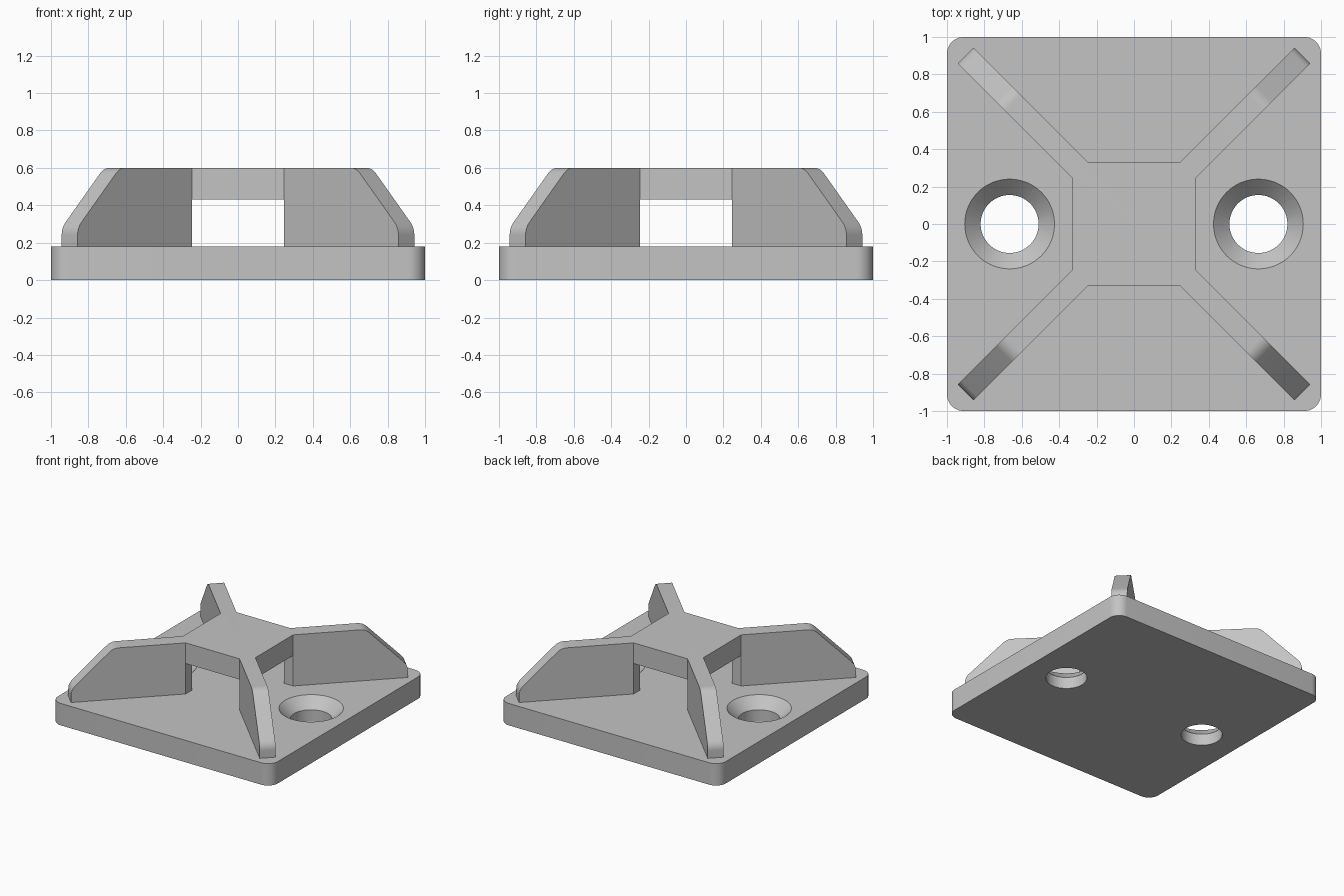
import bpy
import bmesh
from math import radians, sin, cos, pi
from mathutils import Matrix, Vector

if "Cube" in bpy.data.objects:
    bpy.data.objects.remove(bpy.data.objects["Cube"], do_unlink=True)

PLATE_TOP, TOP, BRIDGE_BOTTOM = 0.18, 0.6, 0.43
SLOT = 0.245          # half width of the strap tunnels
BRIDGE = 0.33         # half width of the centre bridge
REACH = 1.273         # rib length along the diagonal
FILLET = 0.1

grey = bpy.data.materials.new("plain grey")
grey.use_nodes = True
colour = (0.55, 0.55, 0.55, 1)
grey.diffuse_color = colour
grey.node_tree.nodes["Principled BSDF"].inputs["Base Color"].default_value = colour


def prism(name, points, offset):
    """Solid made by pushing a polygon along an offset vector."""
    bm = bmesh.new()
    face = bm.faces.new([bm.verts.new(p) for p in points])
    extruded = bmesh.ops.extrude_face_region(bm, geom=[face], use_keep_orig=True)
    verts = [v for v in extruded["geom"] if isinstance(v, bmesh.types.BMVert)]
    bmesh.ops.translate(bm, verts=verts, vec=offset)
    bmesh.ops.recalc_face_normals(bm, faces=bm.faces)
    return finish(name, bm)


def finish(name, bm):
    mesh = bpy.data.meshes.new(name)
    bm.to_mesh(mesh)
    bm.free()
    mesh.materials.append(grey)
    obj = bpy.data.objects.new(name, mesh)
    bpy.context.collection.objects.link(obj)
    return obj


def box(name, x, y, z0, z1):
    corners = [(-x, -y, z0), (x, -y, z0), (x, y, z0), (-x, y, z0)]
    return prism(name, corners, (0, 0, z1 - z0))


def cone(name, x, r0, r1, z0, z1):
    bm = bmesh.new()
    place = Matrix.Translation((x, 0, (z0 + z1) / 2))
    bmesh.ops.create_cone(bm, cap_ends=True, segments=64, radius1=r0, radius2=r1,
                          depth=z1 - z0, matrix=place)
    return finish(name, bm)


def combine(target, tool, operation):
    """Apply a boolean and discard the tool."""
    tool.hide_render = True
    mod = target.modifiers.new("cut", "BOOLEAN")
    mod.operation, mod.object, mod.solver = operation, tool, "EXACT"
    bpy.context.view_layer.objects.active = target
    bpy.ops.object.modifier_apply(modifier=mod.name)
    bpy.data.objects.remove(tool, do_unlink=True)


# Plate with rounded upright corners
plate = box("mounting_plate", 1, 1, 0, PLATE_TOP)
bm = bmesh.new()
bm.from_mesh(plate.data)
upright = [e for e in bm.edges if abs(e.verts[0].co.z - e.verts[1].co.z) > 0.1]
bmesh.ops.bevel(bm, geom=upright, offset=0.09, segments=10, profile=0.5, affect="EDGES")
bm.to_mesh(plate.data)
bm.free()

# Frame: centre bridge with four diagonal ribs, as one extruded outline
tip = REACH / 2 ** 0.5
half = (BRIDGE - SLOT) / 2
outline = []
for i in range(4):
    turn = Matrix.Rotation(i * pi / 2, 3, "Z")
    for x, y in [(BRIDGE, SLOT), (tip + half, tip - half), (tip - half, tip + half), (SLOT, BRIDGE)]:
        outline.append(turn @ Vector((x, y, 0.1)))
frame = prism("rib_frame", outline, (0, 0, TOP - 0.1))

# Crossing strap tunnels under the bridge
for x, y in [(SLOT, 2), (2, SLOT)]:
    combine(frame, box("tunnel_cutter", x, y, 0.05, BRIDGE_BOTTOM), "DIFFERENCE")

# Sloped, filleted rib ends
upper = (0.912, TOP - FILLET)
lower = (REACH - FILLET, 0.239)
profile = [(upper[0], TOP + 0.1)]
for (cr, cz), start in [(upper, 90), (lower, 45)]:
    for k in range(9):
        a = radians(start - 45 * k / 8)
        profile.append((cr + FILLET * cos(a), cz + FILLET * sin(a)))
profile += [(REACH + 0.2, lower[1]), (REACH + 0.2, TOP + 0.1)]
for i in range(4):
    turn = Matrix.Rotation(pi / 4 + i * pi / 2, 3, "Z")
    points = [turn @ Vector((r, -0.15, z)) for r, z in profile]
    combine(frame, prism("slope_cutter", points, turn @ Vector((0, 0.3, 0))), "DIFFERENCE")

# Join frame and plate, then cut the countersunk screw holes
combine(plate, frame, "UNION")
for x in (-0.665, 0.665):
    combine(plate, cone("hole_cutter", x, 0.155, 0.155, -0.05, 0.2), "DIFFERENCE")
    combine(plate, cone("countersink_cutter", x, 0.13, 0.25, 0.07, 0.19), "DIFFERENCE")

# Smooth the curves and keep the edges sharp
bpy.ops.object.select_all(action="DESELECT")
plate.select_set(True)
bpy.context.view_layer.objects.active = plate
bpy.ops.object.shade_smooth_by_angle(angle=radians(30))
